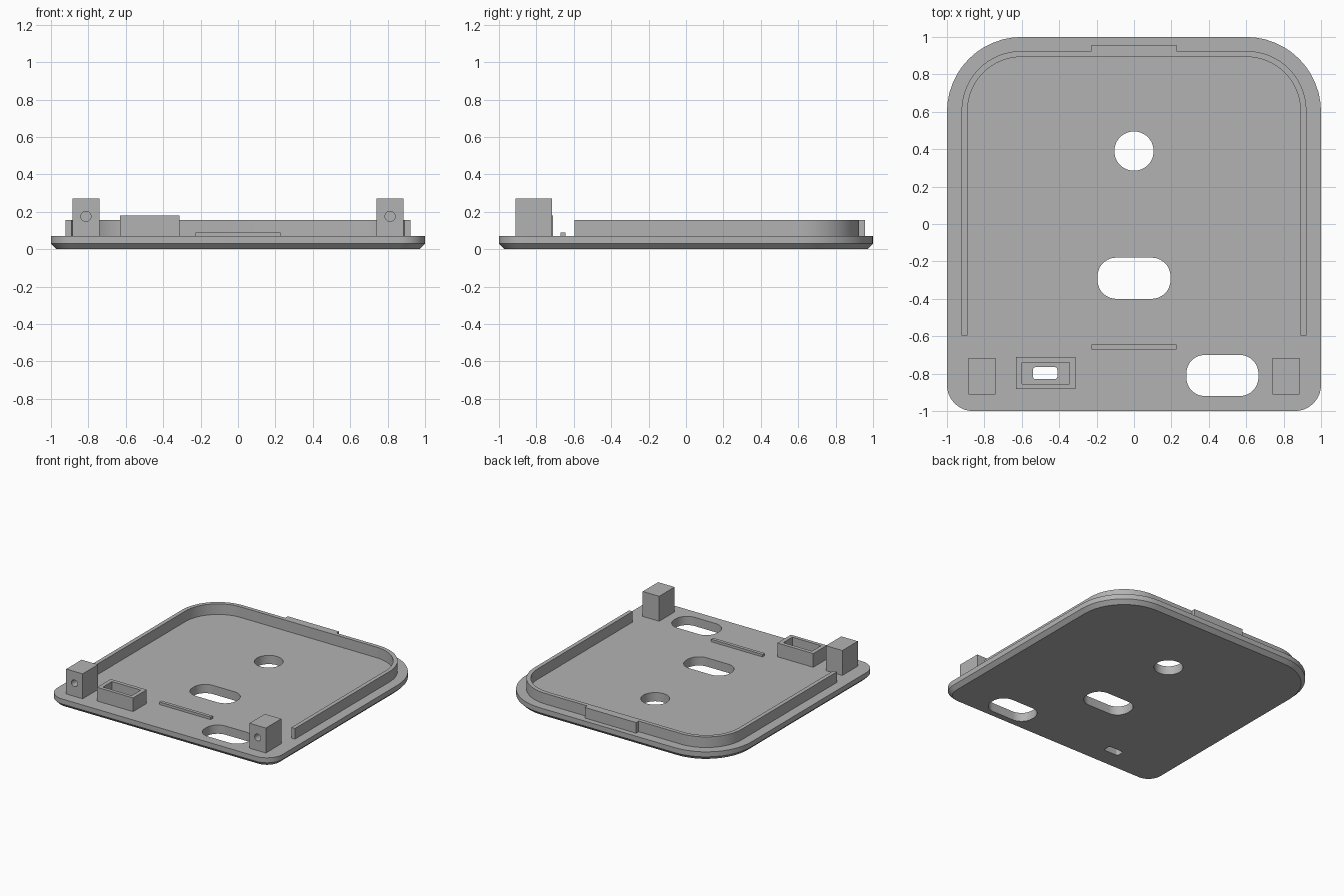
import bpy, bmesh, math

if "Cube" in bpy.data.objects:
    bpy.data.objects.remove(bpy.data.objects["Cube"])

BASE = 0.06   # raised parts are sunk slightly into the plate top at 0.07
grey = bpy.data.materials.new("grey plastic")
grey.diffuse_color = (0.45, 0.45, 0.45, 1)
grey.use_nodes = True
grey.node_tree.nodes["Principled BSDF"].inputs["Base Color"].default_value = grey.diffuse_color


def rounded(x0, x1, y0, y1, r_front, r_back, n=12):
    """Counter-clockwise rounded rectangle, from the front left corner."""
    pts = []
    for sx, sy, r, start in ((-1, -1, r_front, 180), (1, -1, r_front, 270),
                             (1, 1, r_back, 0), (-1, 1, r_back, 90)):
        cx = x1 - r if sx > 0 else x0 + r
        cy = y1 - r if sy > 0 else y0 + r
        for i in range(n + 1):
            a = math.radians(start + 90 * i / n)
            pts.append((cx + r * math.cos(a), cy + r * math.sin(a)))
    return pts


def loft(name, rings):
    """Solid through a stack of (outline, z) rings."""
    bm = bmesh.new()
    loops = [[bm.verts.new((x, y, z)) for x, y in pts] for pts, z in rings]
    n = len(loops[0])
    for a, b in zip(loops, loops[1:]):
        for i in range(n):
            j = (i + 1) % n
            bm.faces.new((a[i], a[j], b[j], b[i]))
    bm.faces.new(loops[0][::-1])
    bm.faces.new(loops[-1])
    bmesh.ops.remove_doubles(bm, verts=bm.verts, dist=1e-5)
    bmesh.ops.recalc_face_normals(bm, faces=bm.faces)
    me = bpy.data.meshes.new(name)
    bm.to_mesh(me)
    bm.free()
    ob = bpy.data.objects.new(name, me)
    bpy.context.collection.objects.link(ob)
    me.materials.append(grey)
    return ob


def box(name, x0, x1, y0, y1, z0, z1):
    pts = [(x0, y0), (x1, y0), (x1, y1), (x0, y1)]
    return loft(name, [(pts, z0), (pts, z1)])


def cut(ob, cutters):
    for c in cutters:
        mod = ob.modifiers.new("cut", 'BOOLEAN')
        mod.operation, mod.solver, mod.object = 'DIFFERENCE', 'EXACT', c
        bpy.context.view_layer.objects.active = ob
        bpy.ops.object.modifier_apply(modifier=mod.name)
        bpy.data.objects.remove(c)


def smooth(ob):
    bpy.ops.object.select_all(action='DESELECT')
    ob.select_set(True)
    bpy.context.view_layer.objects.active = ob
    bpy.ops.object.shade_smooth_by_angle(angle=math.radians(25))


def hole(x0, x1, y0, y1, r):
    pts = rounded(x0, x1, y0, y1, r, r)
    return loft("hole_cutter", [(pts, -0.1), (pts, 0.2)])


# Base plate with chamfered underside and four openings
edge = rounded(-1, 1, -1, 1, 0.14, 0.4)
under = rounded(-0.97, 0.97, -0.97, 0.97, 0.11, 0.37)
plate = loft("base_plate", [(under, 0), (edge, 0.03), (edge, 0.07)])
cut(plate, [hole(-0.105, 0.105, 0.285, 0.495, 0.105),
            hole(-0.195, 0.195, -0.4, -0.18, 0.1),
            hole(0.28, 0.665, -0.92, -0.7, 0.1),
            hole(-0.54, -0.41, -0.83, -0.765, 0.015)])
smooth(plate)

# U-shaped rim wall, open at the front
def u_path(w, top, r, n=16):
    right = [(w, -0.595)]
    for i in range(n + 1):
        a = math.pi / 2 * i / n
        right.append((w - r + r * math.cos(a), top - r + r * math.sin(a)))
    return right + [(-x, y) for x, y in reversed(right)]

wall_outline = u_path(0.922, 0.925, 0.32) + u_path(0.89, 0.893, 0.288)[::-1]
smooth(loft("rim_wall", [(wall_outline, BASE), (wall_outline, 0.155)]))

# Latch tab on the back of the wall and low ridge at the front
box("latch_tab", -0.228, 0.228, 0.915, 0.957, BASE, 0.155)
box("front_ridge", -0.228, 0.228, -0.672, -0.645, BASE, 0.09)

# Screw posts with blind holes in their front faces
for side, x in (("left", -0.813), ("right", 0.813)):
    post = box(side + "_post", x - 0.073, x + 0.073, -0.912, -0.717, BASE, 0.27)
    bpy.ops.mesh.primitive_cylinder_add(vertices=32, radius=0.027, depth=0.2,
                                        location=(x, -0.89, 0.175),
                                        rotation=(math.pi / 2, 0, 0))
    cut(post, [bpy.context.object])
    smooth(post)

# Switch housing: open-topped box around the small slot
housing = box("switch_housing", -0.632, -0.313, -0.883, -0.71, BASE, 0.18)
cut(housing, [box("pocket_cutter", -0.6, -0.345, -0.855, -0.74, 0, 0.3)])
